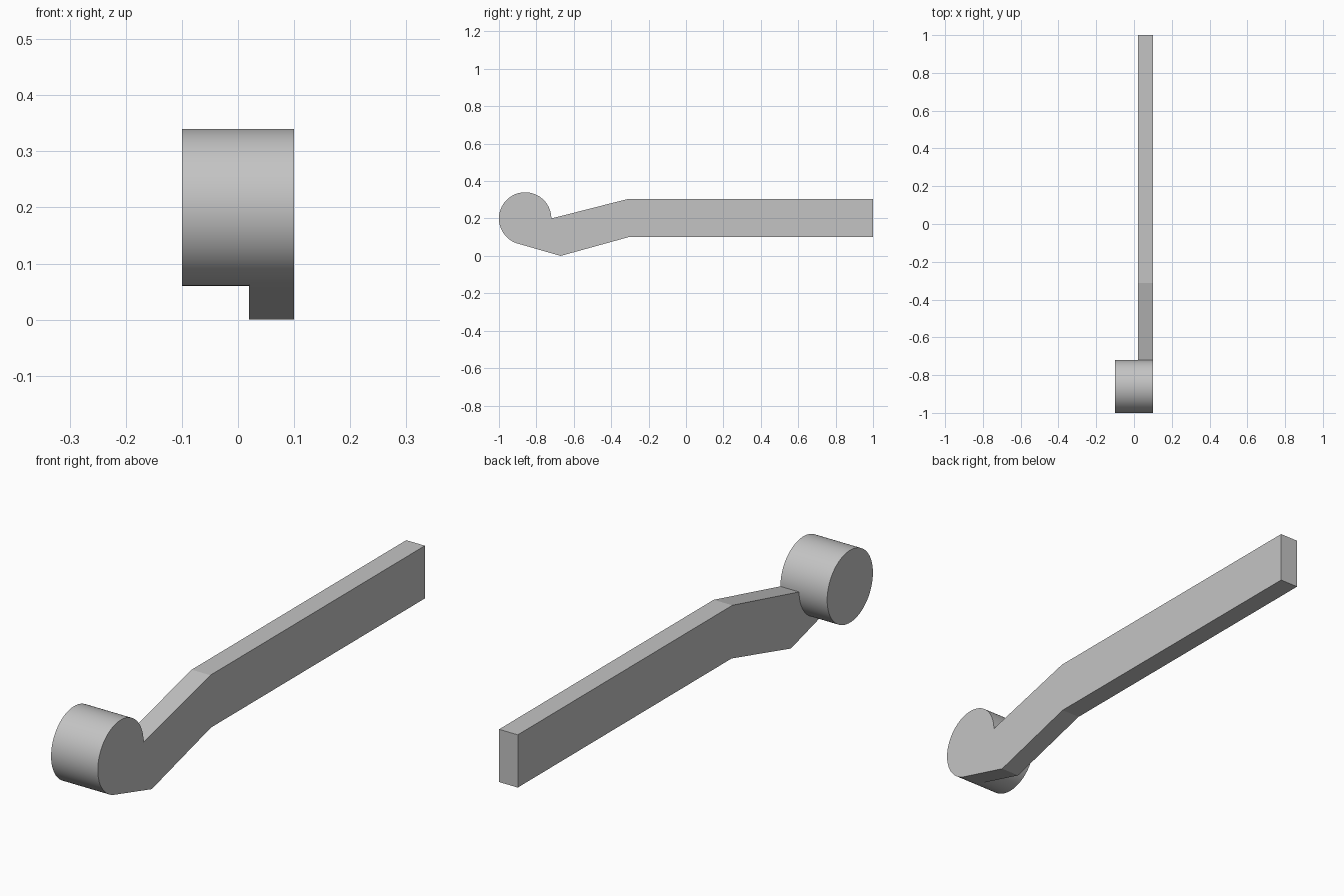
import bpy
import bmesh
from math import cos, sin, tau, radians

cube = bpy.data.objects.get("Cube")
if cube:
    bpy.data.objects.remove(cube, do_unlink=True)

SEGMENTS = 96
BOSS_Y, BOSS_Z, BOSS_R = -0.86, 0.2, 0.14
HOLE_R, HOLE_DEPTH = 0.065, 0.16
OUTER_X, ARM_X, INNER_X = 0.1, 0.02, -0.1


def push(bm, faces, distance):
    """Extrude faces along x and return the moved faces."""
    geom = bmesh.ops.extrude_face_region(bm, geom=faces)["geom"]
    verts = [g for g in geom if isinstance(g, bmesh.types.BMVert)]
    bmesh.ops.translate(bm, verts=verts, vec=(distance, 0, 0))
    return [g for g in geom if isinstance(g, bmesh.types.BMFace)]


bm = bmesh.new()

# Round boss outline
ring = [bm.verts.new((OUTER_X, BOSS_Y + BOSS_R * cos(tau * i / SEGMENTS),
                      BOSS_Z + BOSS_R * sin(tau * i / SEGMENTS)))
        for i in range(SEGMENTS)]
disc = bm.faces.new(ring)

# Cranked arm outline, sharing the boss arc up to its tangent point
tangent = round(SEGMENTS * 255 / 360)
arc = [ring[i % SEGMENTS] for i in range(SEGMENTS, tangent - 1, -1)]
bends = [(-0.67, 0), (-0.308, 0.1), (1, 0.1), (1, 0.304), (-0.312, 0.304)]
arm = bm.faces.new(arc + [bm.verts.new((OUTER_X, y, z)) for y, z in bends])

# Arm thickness, then the longer boss
far = push(bm, [disc, arm], ARM_X - OUTER_X)
far_disc = max(far, key=lambda f: len(f.verts))
push(bm, [far_disc], INNER_X - ARM_X)
bmesh.ops.recalc_face_normals(bm, faces=bm.faces)

# Blind pin hole
bmesh.ops.inset_individual(bm, faces=[disc], thickness=BOSS_R - HOLE_R)
push(bm, [disc], -HOLE_DEPTH)
bmesh.ops.recalc_face_normals(bm, faces=bm.faces)

mesh = bpy.data.meshes.new("lever_arm")
bm.to_mesh(mesh)
bm.free()
lever = bpy.data.objects.new("lever_arm", mesh)
bpy.context.collection.objects.link(lever)

# Plain grey
grey = bpy.data.materials.new("light_grey")
grey.use_nodes = True
colour = (0.55, 0.55, 0.55, 1)
grey.diffuse_color = colour
grey.node_tree.nodes["Principled BSDF"].inputs["Base Color"].default_value = colour
mesh.materials.append(grey)

# Smooth curved walls, crisp edges
bpy.ops.object.select_all(action="DESELECT")
lever.select_set(True)
bpy.context.view_layer.objects.active = lever
bpy.ops.object.shade_smooth_by_angle(angle=radians(10))
